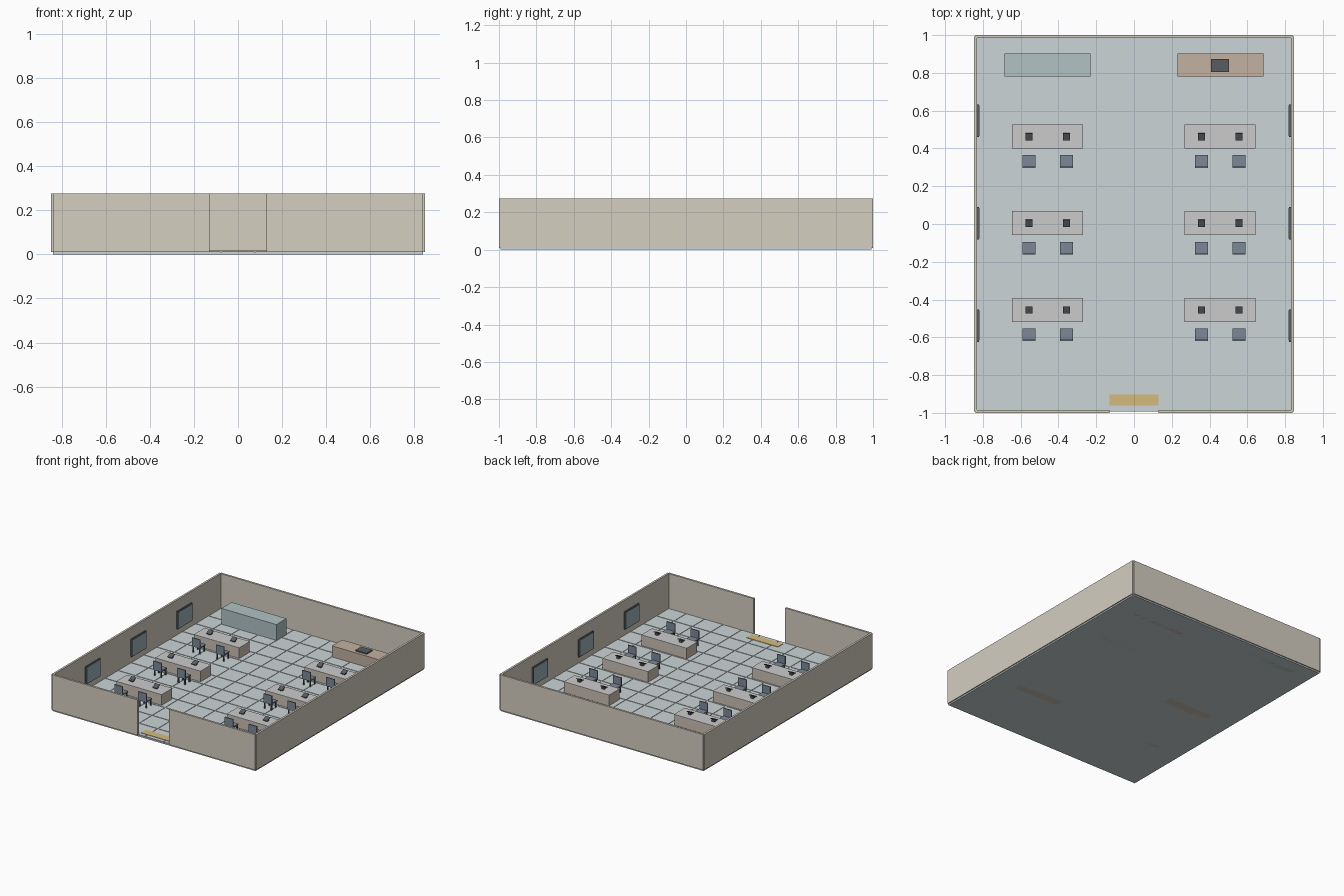
import bpy, bmesh
from mathutils import Matrix, Vector

if "Cube" in bpy.data.objects:
    bpy.data.objects.remove(bpy.data.objects["Cube"])

U = 2 / 13.1            # one floor tile
FLOOR_Z = 0.0135        # top of tiles


def material(name, rgb):
    m = bpy.data.materials.new(name)
    m.diffuse_color = (*rgb, 1)
    m.use_nodes = True
    m.node_tree.nodes["Principled BSDF"].inputs["Base Color"].default_value = m.diffuse_color
    return m


TILE = material("tile", (0.60, 0.66, 0.67))
WALL = material("wall", (0.66, 0.62, 0.53))
WOOD = material("desk_body", (0.60, 0.53, 0.45))
WHITE = material("desk_white", (0.68, 0.68, 0.70))
TAN = material("counter_tan", (0.54, 0.44, 0.35))
TEAL = material("cabinet_teal", (0.44, 0.54, 0.56))
GLASS = material("pane_blue", (0.34, 0.44, 0.47))
DARK = material("dark", (0.10, 0.11, 0.12))
SLATE = material("seat_slate", (0.20, 0.25, 0.31))
GOLD = material("mat_gold", (0.66, 0.50, 0.20))


def mesh_of_boxes(name, boxes, mat):
    """boxes: (x0, x1, y0, y1, z0, z1) bounds, optional tilt about x."""
    bm = bmesh.new()
    for b in boxes:
        lo, hi = Vector(b[0:6:2]), Vector(b[1:6:2])
        tilt = b[6] if len(b) > 6 else 0
        mtx = (Matrix.Translation((lo + hi) / 2) @ Matrix.Rotation(tilt, 4, 'X')
               @ Matrix.Diagonal((*(hi - lo), 1)))
        bmesh.ops.create_cube(bm, size=1, matrix=mtx)
    me = bpy.data.meshes.new(name)
    bm.to_mesh(me)
    bm.free()
    me.materials.append(mat)
    return me


def place(name, me, loc=(0, 0, 0)):
    ob = bpy.data.objects.new(name, me)
    ob.location = loc
    bpy.context.collection.objects.link(ob)
    return ob


def part(name, boxes, mat):
    return place(name, mesh_of_boxes(name, boxes, mat))


# Floor slab and raised square tiles
W, D = 5.5 * U, 6.5 * U
part("floor_slab", [(-W, W, -D, D, 0, 0.0105)], TILE)
h = U * 0.48
part("floor_tiles", [(i * U - h, i * U + h, j * U - h, j * U + h, 0.008, FLOOR_Z)
                     for i in range(-5, 6) for j in range(-6, 7)], TILE)

# Walls centred on the slab edges, with a doorway at the front
t, z0, z1 = 0.05 * U, 0.0105, 0.275
part("back_wall", [(-W, W, D - t, D + t, z0, z1)], WALL)
for side, s in (("left", -1), ("right", 1)):
    part(side + "_wall", [(s * W - t, s * W + t, -D, D, z0, z1)], WALL)
    a, b = sorted((s * 0.13, s * W))
    part(side + "_front_wall", [(a, b, -D - t, -D + t, z0, z1)], WALL)

# Door mat
part("door_mat", [(-0.13, 0.13, -0.962, -0.902, 0.010, 0.0165)], GOLD)

# Wall panels: dark frame with a pane facing the room
frame = mesh_of_boxes("panel_frame", [(-0.005, 0.005, -0.086, 0.086, -0.066, 0.066)], DARK)
pane = mesh_of_boxes("panel_pane", [(-0.0065, 0.0065, -0.080, 0.080, -0.060, 0.060)], GLASS)
for s in (-1, 1):
    for y in (-0.538, 0.004, 0.547):
        place("panel_frame", frame, (s * 0.826, y, 0.127))
        place("panel_pane", pane, (s * 0.8245, y, 0.127))

# Back cabinet and service counter with terminal
part("cabinet", [(-0.685, -0.23, 0.782, 0.902, 0, 0.132)], TEAL)
part("service_counter", [(0.23, 0.685, 0.782, 0.902, 0, 0.096)], TAN)
part("counter_terminal", [(0.408, 0.502, 0.804, 0.873, 0.096, 0.104)], DARK)

# Desk, display device and chair meshes
TOP = 0.094
body = mesh_of_boxes("desk_body", [(-0.187, 0.187, -0.062, 0.062, 0, TOP - 0.006)], WOOD)
top = mesh_of_boxes("desk_top", [(-0.188, 0.188, -0.0635, 0.0635, TOP - 0.006, TOP)], WHITE)
stand = mesh_of_boxes("device_stand", [(-0.011, 0.011, -0.010, 0.012, 0, 0.015)], DARK)
screen = mesh_of_boxes("device_screen", [(-0.0185, 0.0185, -0.020, 0.020, 0.014, 0.019, 0.4)], DARK)
seat = mesh_of_boxes("chair_seat", [(-0.034, 0.034, -0.033, 0.033, 0.058, 0.067)], SLATE)
back = mesh_of_boxes("chair_back", [(-0.034, 0.034, -0.034, -0.026, 0.067, 0.124)], SLATE)
legs = mesh_of_boxes("chair_legs", [(x - 0.004, x + 0.004, y - 0.004, y + 0.004, 0.012, 0.06)
                                    for x in (-0.027, 0.027) for y in (-0.026, 0.026)], DARK)

# Six desks, each with two devices and two chairs
for x in (-0.457, 0.456):
    for y in (-0.455, 0.004, 0.462):
        place("desk_body", body, (x, y, 0))
        place("desk_top", top, (x, y, 0))
        for dx in (-0.099, 0.099):
            place("device_stand", stand, (x + dx, y, TOP))
            place("device_screen", screen, (x + dx, y, TOP))
            for name, me in (("chair_seat", seat), ("chair_back", back), ("chair_legs", legs)):
                place(name, me, (x + dx, y - 0.131, 0))
